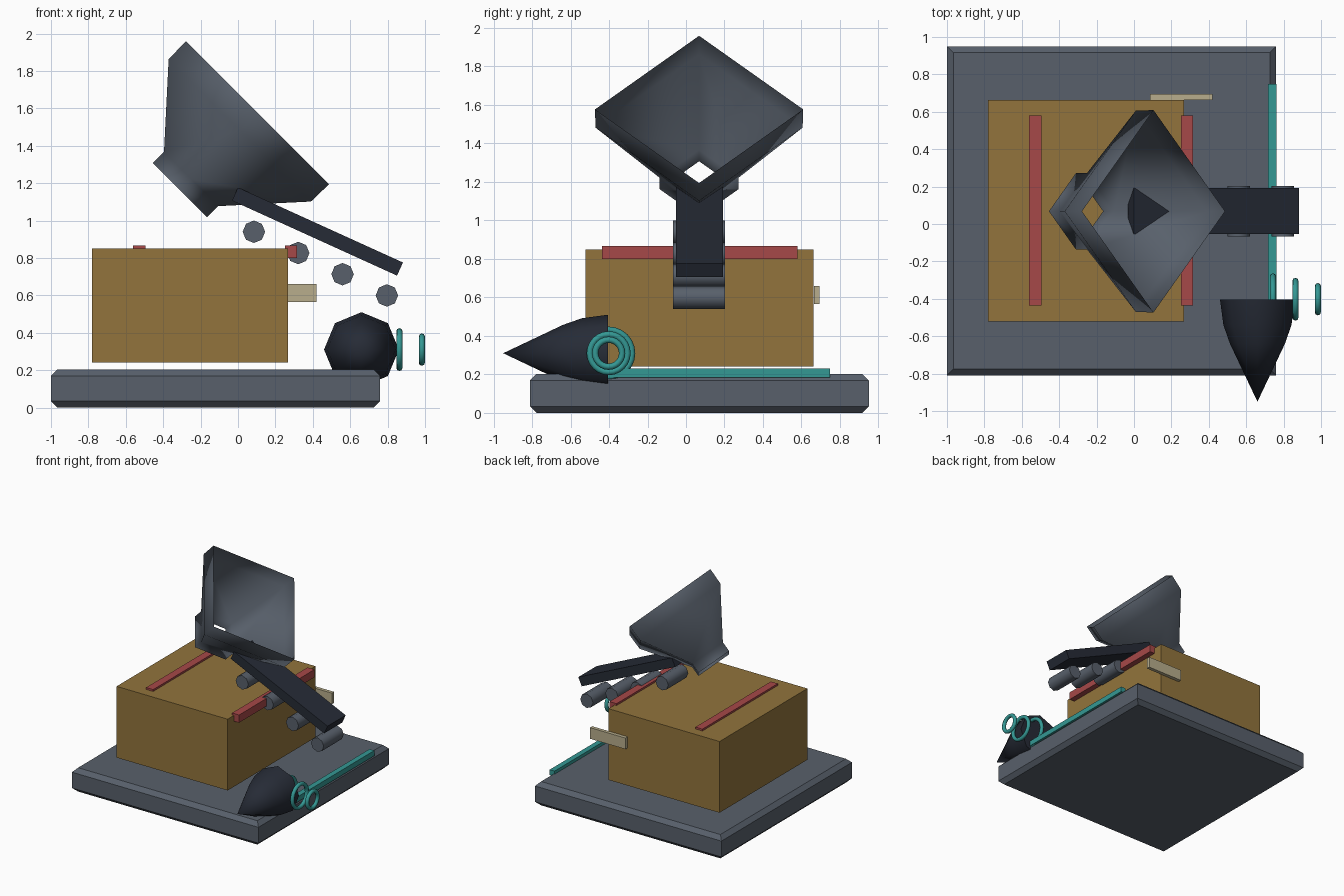
import bpy, bmesh, math
from mathutils import Vector, Matrix

if "Cube" in bpy.data.objects:
    bpy.data.objects.remove(bpy.data.objects["Cube"])


def material(name, rgb):
    m = bpy.data.materials.new(name)
    lin = [((c / 255 + 0.055) / 1.055) ** 2.4 for c in rgb]
    m.diffuse_color = (*lin, 1)
    m.use_nodes = True
    m.node_tree.nodes["Principled BSDF"].inputs["Base Color"].default_value = m.diffuse_color
    return m


slate = material("slate", (88, 96, 107))
wood = material("wood", (146, 116, 60))
red = material("red", (166, 72, 72))
tan = material("tan", (184, 174, 140))
teal = material("teal", (52, 152, 148))
navy = material("navy", (38, 43, 54))


def finish(bm, name, mat, smooth=None):
    bmesh.ops.recalc_face_normals(bm, faces=bm.faces)
    me = bpy.data.meshes.new(name)
    bm.to_mesh(me)
    bm.free()
    ob = bpy.data.objects.new(name, me)
    bpy.context.collection.objects.link(ob)
    me.materials.append(mat)
    if smooth:
        bpy.ops.object.select_all(action='DESELECT')
        ob.select_set(True)
        bpy.context.view_layer.objects.active = ob
        bpy.ops.object.shade_smooth_by_angle(angle=math.radians(smooth))
    return ob


def box(name, mat, lo, hi, chamfer=0, tilt=0):
    lo, hi = Vector(lo), Vector(hi)
    bm = bmesh.new()
    bmesh.ops.create_cube(bm, size=1)
    bmesh.ops.scale(bm, vec=hi - lo, verts=bm.verts)
    if chamfer:  # horizontal edges only
        edges = [e for e in bm.edges if abs(e.verts[0].co.z - e.verts[1].co.z) < 1e-4]
        bmesh.ops.bevel(bm, geom=edges, offset=chamfer, segments=1, affect='EDGES')
    ob = finish(bm, name, mat)
    ob.location = (lo + hi) / 2
    ob.rotation_euler.y = math.radians(tilt)


def lathe(name, mat, origin, axis, profile, sides, caps, smooth):
    """Sweep (distance, radius) rings along an axis in space; ring corners lie on y or z."""
    axis = Vector(axis).normalized()
    u = Vector((0, 1, 0)) if abs(axis.y) < 0.5 else Vector((0, 0, 1))
    v = axis.cross(u)
    bm = bmesh.new()
    rings = []
    for d, r in profile:
        ring = []
        for i in range(sides):
            a = 2 * math.pi * i / sides
            ring.append(bm.verts.new(Vector(origin) + axis * d
                                     + (u * math.cos(a) + v * math.sin(a)) * r))
        rings.append(ring)
    for a, b in zip(rings, rings[1:]):
        for i in range(sides):
            j = (i + 1) % sides
            bm.faces.new((a[i], a[j], b[j], b[i]))
    if caps:
        bm.faces.new(rings[0])
        bm.faces.new(rings[-1])
    bmesh.ops.remove_doubles(bm, verts=bm.verts, dist=1e-4)
    return finish(bm, name, mat, smooth)


# Base slab and crate body
box("base", slate, (-1, -0.81, 0), (0.76, 0.95, 0.203), chamfer=0.034)
box("body", wood, (-0.78, -0.522, 0.242), (0.268, 0.662, 0.85))

# Red trim strips, side tag, teal light strip
for i, x in enumerate((-0.528, 0.283)):
    box(f"trim_strip_{i}", red, (x - 0.033, -0.437, 0.80), (x + 0.033, 0.58, 0.866))
box("side_tag", tan, (0.085, 0.664, 0.565), (0.42, 0.694, 0.66))
box("light_strip", teal, (0.717, -0.41, 0.185), (0.763, 0.748, 0.23))

# Open square hopper, leaning 45 degrees
lathe("hopper", slate, (-0.31, 0.068, 1.1625), (1, 0, 1),
      [(0, 0.205), (0.084, 0.205), (0.452, 0.538), (0.586, 0.541)], 4, False, 180)

# Sloping chute and the rollers beneath it
box("chute", navy, (0.425 - 0.4845, -0.053, 0.9025), (0.425 + 0.4845, 0.192, 0.9795), tilt=24.45)
for i in range(4):
    lathe(f"roller_{i}", slate, (0.085 + 0.237 * i, -0.067, 0.94 - 0.1135 * i), (0, 1, 0),
          [(0, 0.06), (0.27, 0.06)], 8, True, 50)

# Pointed nozzle
lathe("nozzle", navy, (0.66, -0.95, 0.31), (0, 1, 0),
      [(0, 0), (0.31, 0.147), (0.41, 0.182), (0.545, 0.2)], 8, True, 50)

# Shrinking rings beside the nozzle
for i, r in enumerate((0.122, 0.098, 0.07)):
    bpy.ops.mesh.primitive_torus_add(
        major_radius=r, minor_radius=0.0165, major_segments=24, minor_segments=8,
        location=(0.743 + 0.12 * i, -0.402, 0.31), rotation=(0, math.pi / 2, 0))
    ring = bpy.context.object
    ring.name = f"ring_{i}"
    ring.data.materials.append(teal)
    bpy.ops.object.shade_smooth()
